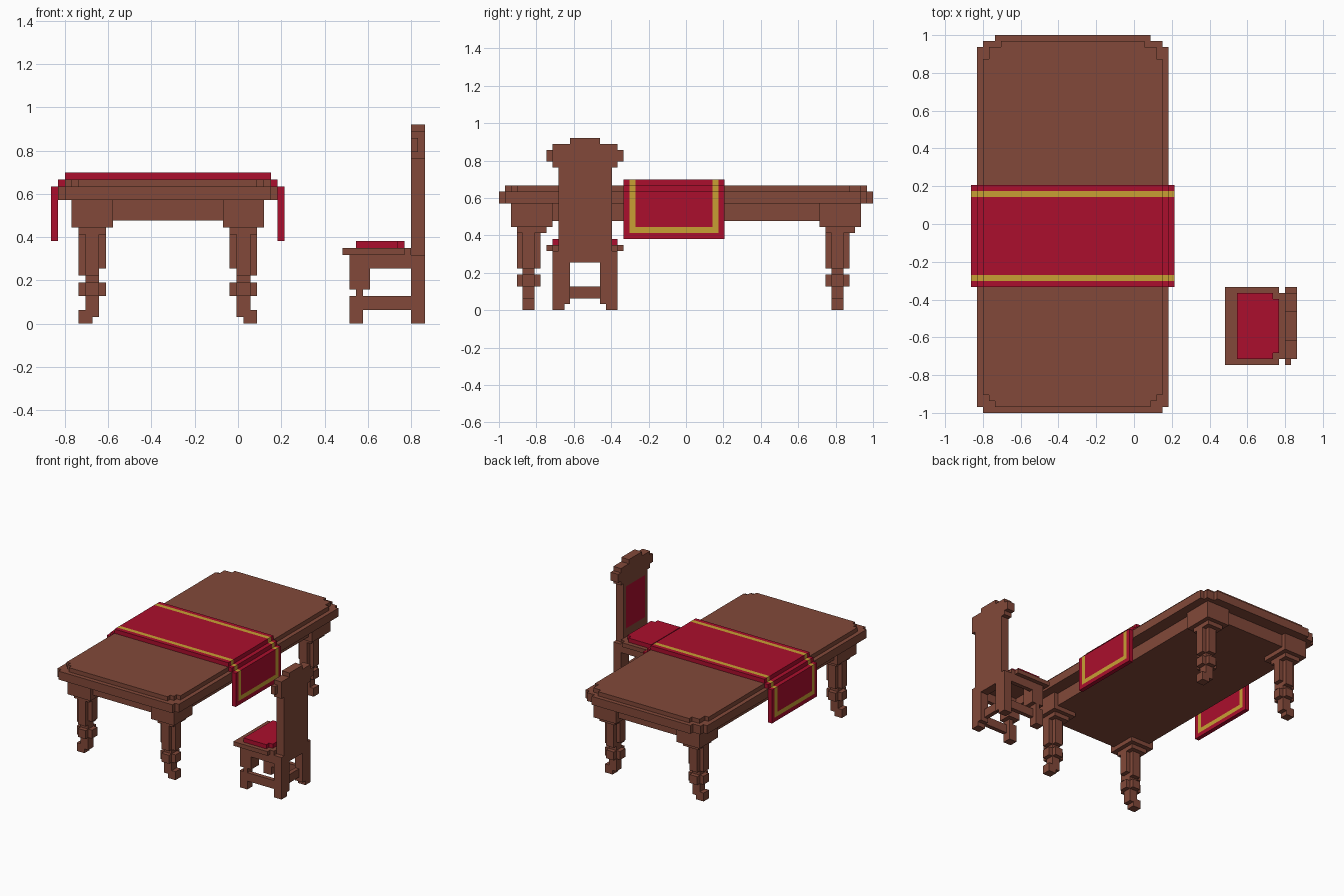
import bpy, bmesh, math

if "Cube" in bpy.data.objects:
    bpy.data.objects.remove(bpy.data.objects["Cube"])

U = 2 / 63                              # edge length of one block
TABLE = (-0.864, -1.0)                  # lower left corner of the table grid
CHAIR = (0.864 - 12 * U, -1.0)          # lower left corner of the chair grid


def material(name, color):
    m = bpy.data.materials.new(name)
    m.diffuse_color = (*color, 1)
    m.use_nodes = True
    m.node_tree.nodes["Principled BSDF"].inputs["Base Color"].default_value = m.diffuse_color
    return m


MATS = [material("brown wood", (0.223, 0.066, 0.041)),
        material("red cloth", (0.407, 0.0045, 0.026)),
        material("gold trim", (0.584, 0.352, 0.034))]
WOOD, RED, GOLD = 0, 1, 2

# the six block sides: direction and corner offsets, counter-clockwise from outside
SIDES = [((1, 0, 0), [(1, 0, 0), (1, 1, 0), (1, 1, 1), (1, 0, 1)]),
         ((-1, 0, 0), [(0, 0, 0), (0, 0, 1), (0, 1, 1), (0, 1, 0)]),
         ((0, 1, 0), [(0, 1, 0), (0, 1, 1), (1, 1, 1), (1, 1, 0)]),
         ((0, -1, 0), [(0, 0, 0), (1, 0, 0), (1, 0, 1), (0, 0, 1)]),
         ((0, 0, 1), [(0, 0, 1), (1, 0, 1), (1, 1, 1), (0, 1, 1)]),
         ((0, 0, -1), [(0, 0, 0), (0, 1, 0), (1, 1, 0), (1, 0, 0)])]


def part(name, origin, boxes):
    """Union of block boxes (x0, x1, y0, y1, z0, z1, colour); later boxes repaint."""
    cells = {}
    for x0, x1, y0, y1, z0, z1, c in boxes:
        for x in range(x0, x1):
            for y in range(y0, y1):
                for z in range(z0, z1):
                    cells[x, y, z] = c
    bm = bmesh.new()
    verts = {}

    def vert(p):
        if p not in verts:
            verts[p] = bm.verts.new((origin[0] + p[0] * U, origin[1] + p[1] * U, p[2] * U))
        return verts[p]

    for (x, y, z), c in cells.items():
        for (dx, dy, dz), corners in SIDES:
            if (x + dx, y + dy, z + dz) not in cells:
                f = bm.faces.new([vert((x + a, y + b, z + d)) for a, b, d in corners])
                f.material_index = c
    # merge flat areas of one colour
    bmesh.ops.dissolve_limit(bm, angle_limit=math.radians(1), verts=bm.verts[:],
                             edges=bm.edges[:], delimit={'MATERIAL'})
    me = bpy.data.meshes.new(name)
    bm.to_mesh(me)
    bm.free()
    for m in MATS:
        me.materials.append(m)
    bpy.context.collection.objects.link(bpy.data.objects.new(name, me))


# table top: wide slab and a slightly smaller layer above it
part("table_top", TABLE, [
    (1, 33, 1, 61, 18, 20, WOOD), (2, 32, 0, 62, 18, 20, WOOD), (4, 30, 62, 63, 18, 20, WOOD),
    (2, 32, 3, 59, 20, 21, WOOD), (3, 31, 2, 61, 20, 21, WOOD),
    (4, 30, 1, 2, 20, 21, WOOD), (5, 29, 61, 62, 20, 21, WOOD)])
part("table_apron", TABLE, [(4, 30, 3, 60, 15, 18, WOOD)])

# turned table legs: cap, round body, ring, neck and foot
LEG = [(3, 9, 2, 9, 14, 18), (4, 8, 3, 8, 13, 14),
       (4, 8, 4, 6, 8, 13), (5, 7, 3, 7, 7, 13), (4, 7, 4, 6, 7, 8),
       (5, 7, 4, 6, 2, 7),
       (4, 8, 4, 6, 4, 6), (5, 7, 3, 7, 4, 6),
       (4, 7, 4, 6, 1, 2), (4, 6, 4, 6, 0, 1)]
for side in ("left", "right"):
    for end, dy in (("front", 0), ("back", 52)):
        boxes = []
        for x0, x1, y0, y1, z0, z1 in LEG:
            if side == "right":
                x0, x1 = 34 - x1, 34 - x0
            boxes.append((x0, x1, y0 + dy, y1 + dy, z0, z1, WOOD))
        part(f"table_leg_{end}_{side}", TABLE, boxes)

# table runner draped over both sides, with gold stripes
runner = []
for y0, y1, c in ((21, 38, RED), (22, 23, GOLD), (36, 37, GOLD)):
    low = 12 if c == RED else 13
    runner += [(2, 32, y0, y1, 21, 22, c), (1, 2, y0, y1, 20, 21, c), (32, 33, y0, y1, 20, 21, c),
               (0, 1, y0, y1, low, 20, c), (33, 34, y0, y1, low, 20, c)]
runner += [(0, 1, 22, 37, 13, 14, GOLD), (33, 34, 22, 37, 13, 14, GOLD)]
part("table_runner", TABLE, runner)

# chair seat with apron, and cushion
part("chair_seat", CHAIR, [(0, 9, 8, 21, 10, 11, WOOD), (9, 10, 9, 20, 10, 11, WOOD),
                           (1, 2, 9, 20, 8, 10, WOOD),
                           (1, 10, 9, 10, 8, 10, WOOD), (1, 10, 19, 20, 8, 10, WOOD)])
part("seat_cushion", CHAIR, [(2, 8, 9, 20, 11, 12, RED), (8, 9, 10, 19, 11, 12, RED)])

# chair back with crest and red padded panel
part("chair_back", CHAIR, [
    (10, 12, 9, 20, 8, 10, WOOD), (10, 12, 10, 19, 10, 24, WOOD),
    (10, 12, 9, 20, 24, 28, WOOD), (10, 11, 8, 21, 25, 27, WOOD),
    (10, 12, 20, 21, 25, 27, WOOD), (10, 12, 12, 17, 28, 29, WOOD),
    (10, 11, 11, 18, 13, 23, RED)])

# chair legs and stretchers
for name, y0, y1, f0, f1 in (("front", 9, 12, 9, 11), ("back", 17, 20, 18, 20)):
    part(f"chair_seat_leg_{name}", CHAIR, [(1, 4, y0, y1, 5, 10, WOOD), (2, 3, f0, f1, 4, 5, WOOD),
                                           (1, 3, f0, f1, 0, 4, WOOD)])
    part(f"chair_back_leg_{name}", CHAIR, [(10, 12, y0, y1, 1, 8, WOOD), (10, 12, f0, f1, 0, 1, WOOD)])
    part(f"side_stretcher_{name}", CHAIR, [(3, 10, f0, f0 + 1, 2, 4, WOOD)])
part("back_stretcher", CHAIR, [(10, 11, 12, 17, 2, 4, WOOD)])
